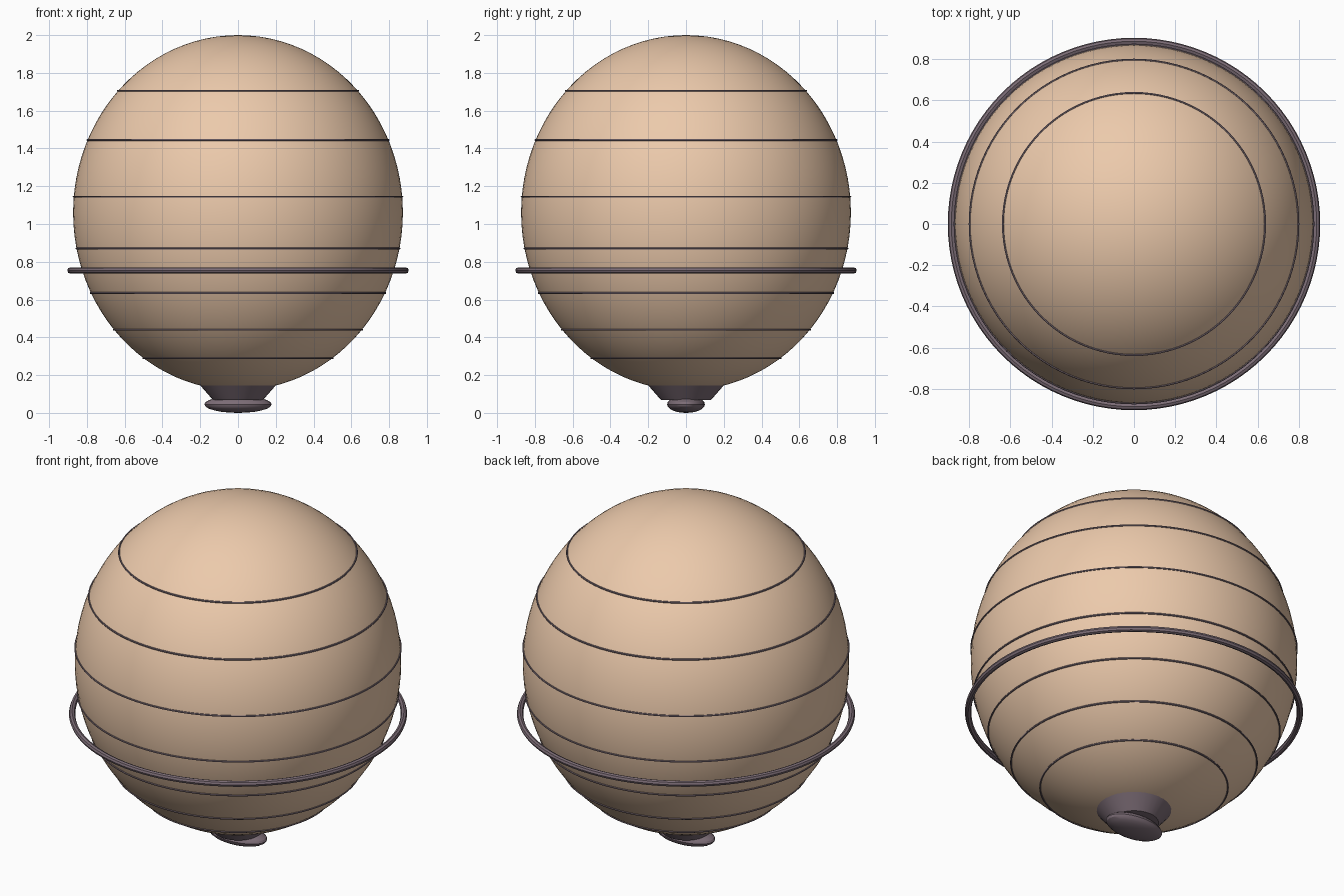
import bpy
import math

if "Cube" in bpy.data.objects:
    bpy.data.objects.remove(bpy.data.objects["Cube"])

A, B, CZ = 0.873, 0.94, 1.06   # envelope half-width, half-height, centre height


def material(name, color):
    m = bpy.data.materials.new(name)
    m.diffuse_color = (*color, 1)
    m.use_nodes = True
    m.node_tree.nodes["Principled BSDF"].inputs["Base Color"].default_value = m.diffuse_color
    return m


skin = material("tan_fabric", (0.84, 0.59, 0.41))
dark = material("dark_trim", (0.20, 0.15, 0.18))


def finish(name, mat, angle=None):
    ob = bpy.context.object
    ob.name = name
    ob.data.materials.append(mat)
    if angle:
        bpy.ops.object.shade_smooth_by_angle(angle=math.radians(angle))
    return ob


def hoop(name, z, major, minor, sides):
    bpy.ops.mesh.primitive_torus_add(major_radius=major, minor_radius=minor,
                                     major_segments=96, minor_segments=sides,
                                     location=(0, 0, z))
    return finish(name, dark, 40)


# Balloon envelope
bpy.ops.mesh.primitive_uv_sphere_add(segments=96, ring_count=48, radius=1,
                                     location=(0, 0, CZ))
bpy.context.object.scale = (A, A, B)
finish("balloon_body", skin, 40)

# Thin seams hugging the envelope
for i, z in enumerate((0.29, 0.44, 0.635, 0.87, 1.145, 1.445, 1.705)):
    r = A * math.sqrt(1 - ((z - CZ) / B) ** 2)
    hoop(f"seam_{i + 1}", z, r + 0.001, 0.005, 6)

# Larger free-standing hoop
hoop("outer_hoop", 0.754, 0.887, 0.017, 8)

# Tapered neck
bpy.ops.mesh.primitive_cone_add(vertices=32, radius1=0.132, radius2=0.204,
                                depth=0.082, location=(0, 0, 0.109))
finish("neck", dark, 30)

# Flattened knot, wider in x than y
bpy.ops.mesh.primitive_uv_sphere_add(segments=24, ring_count=12, radius=1,
                                     location=(0, 0, 0.049))
bpy.context.object.scale = (0.178, 0.1, 0.045)
bpy.context.view_layer.update()
bpy.ops.object.transform_apply(location=False, rotation=False, scale=True)
bpy.context.object.location.z = 0.045
finish("knot", dark, 30)
